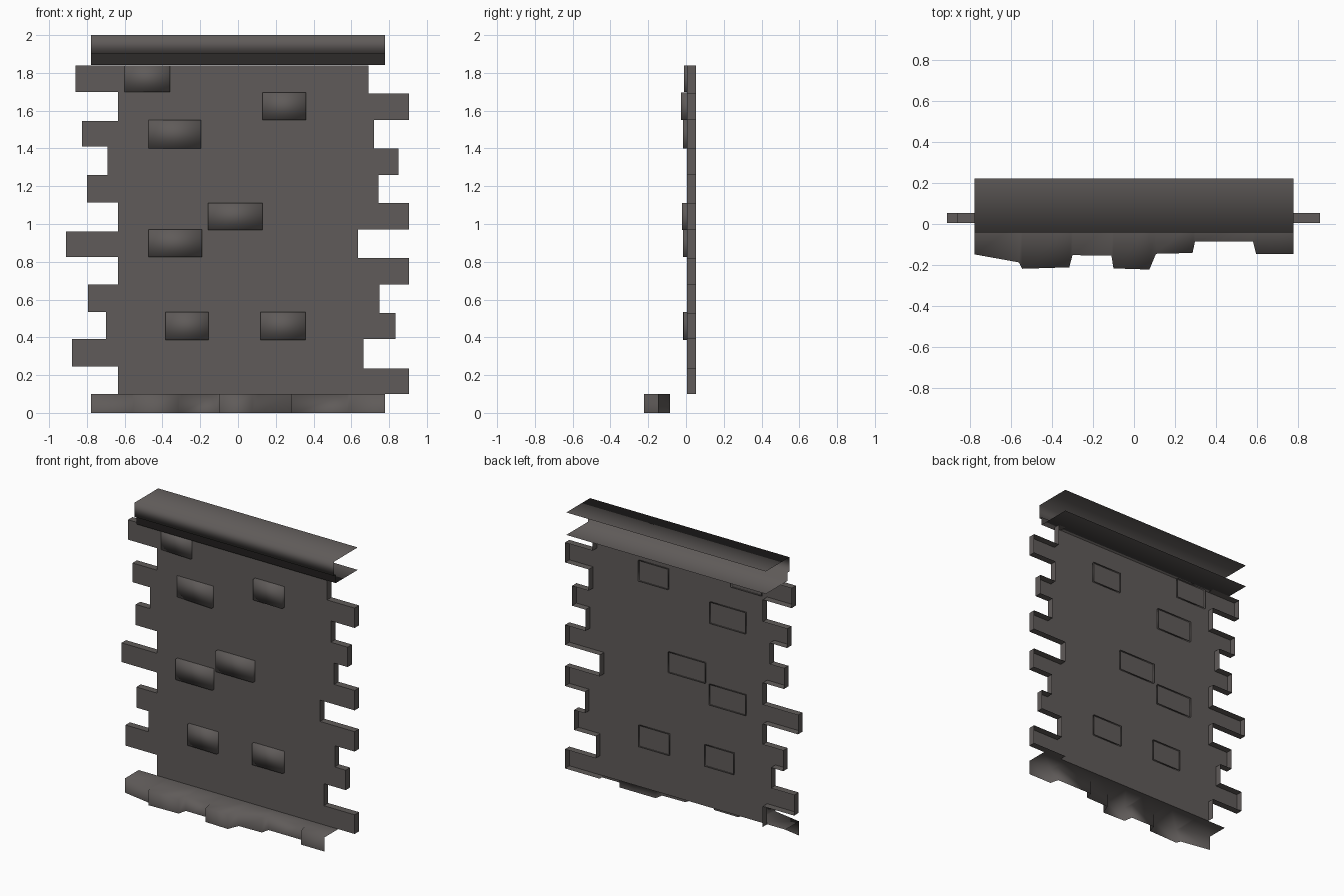
import bpy

if "Cube" in bpy.data.objects:
    bpy.data.objects.remove(bpy.data.objects["Cube"])

stone = bpy.data.materials.new("dark_stone")
stone.diffuse_color = (0.115, 0.104, 0.100, 1)
stone.use_nodes = True
stone.node_tree.nodes["Principled BSDF"].inputs["Base Color"].default_value = stone.diffuse_color


def make(name, verts, faces, smooth=False):
    me = bpy.data.meshes.new(name)
    me.from_pydata(verts, [], faces)
    me.materials.append(stone)
    for p in me.polygons:
        p.use_smooth = smooth
    ob = bpy.data.objects.new(name, me)
    bpy.context.collection.objects.link(ob)
    return ob


def strip(name, a, b, c=None, smooth=False):
    """Sheet joining matching rails of points."""
    rails = [a, b] + ([c] if c else [])
    n = len(a)
    verts = [p for r in rails for p in r]
    faces = [(r * n + i, r * n + i + 1, (r + 1) * n + i + 1, (r + 1) * n + i)
             for r in range(len(rails) - 1) for i in range(n - 1)]
    return make(name, verts, faces, smooth)


# Toothed wall: front sheet with open back, outline stepping at each course
FRONT, BACK = 0.005, 0.054
left_z = [1.84, 1.70, 1.545, 1.41, 1.26, 1.115, 0.96, 0.825, 0.68, 0.535, 0.39, 0.245, 0.10]
left_x = [-0.86, -0.635, -0.825, -0.69, -0.80, -0.635, -0.91, -0.635, -0.795, -0.70, -0.88, -0.635]
right_z = [1.84, 1.69, 1.55, 1.40, 1.26, 1.11, 0.97, 0.82, 0.68, 0.53, 0.39, 0.235, 0.10]
right_x = [0.69, 0.905, 0.72, 0.85, 0.745, 0.905, 0.635, 0.82 + 0.085, 0.75, 0.835, 0.665, 0.905]


def edge(xs, zs, inner):
    pts = [(inner, zs[0])]
    for i, x in enumerate(xs):
        pts += [(x, zs[i]), (x, zs[i + 1])]
    return pts + [(inner, zs[-1])]


left = edge(left_x, left_z, -0.635)
right = edge(right_x, right_z, 0.635)
sheet = [(-0.635, 0.1), (0.635, 0.1), (0.635, 1.84), (-0.635, 1.84)]
make("wall_front", [(x, FRONT, z) for x, z in sheet], [(0, 1, 2, 3)])

for side, xs, zs, inner, pts in (("left", left_x, left_z, -0.635, left),
                                 ("right", right_x, right_z, 0.635, right)):
    v, f = [], []
    # flat front of each projecting stone
    for i, x in enumerate(xs):
        if abs(x - inner) < 0.001:
            continue
        k = len(v)
        a, b = min(x, inner), max(x, inner)
        v += [(a, FRONT, zs[i + 1]), (b, FRONT, zs[i + 1]), (b, FRONT, zs[i]), (a, FRONT, zs[i])]
        f.append((k, k + 1, k + 2, k + 3))
    make(side + "_teeth_front", v, f)
    # thickness around the stepped edge, facing outwards
    if side == "right":
        pts = pts[::-1]
    strip(side + "_teeth_rim", [(x, FRONT, z) for x, z in pts], [(x, BACK, z) for x, z in pts])

# Raised stones: x0, x1, z0, z1, front y at left, front y at right
stones = [(-0.60, -0.36, 1.70, 1.84, 0.002, -0.010),
          (-0.475, -0.195, 1.40, 1.55, 0.002, -0.016),
          (0.13, 0.36, 1.55, 1.695, -0.020, -0.026),
          (-0.16, 0.13, 0.968, 1.112, -0.022, -0.022),
          (-0.475, -0.19, 0.825, 0.97, -0.016, -0.016),
          (-0.383, -0.155, 0.385, 0.535, -0.012, -0.016),
          (0.12, 0.358, 0.385, 0.535, -0.016, -0.014)]
for i, (x0, x1, z0, z1, yl, yr) in enumerate(stones):
    yb = 0.017
    v = [(x0, yl, z0), (x1, yr, z0), (x1, yr, z1), (x0, yl, z1),
         (x0, yb, z0), (x1, yb, z0), (x1, yb, z1), (x0, yb, z1)]
    make(f"raised_stone_{i + 1}", v,
         [(0, 1, 2, 3), (0, 4, 5, 1), (1, 5, 6, 2), (2, 6, 7, 3), (3, 7, 4, 0)], True)

# Top ledge: open stepped profile (y, z) swept along x
W = 0.777
profile = [(0.222, 2.0), (-0.042, 2.0), (-0.042, 1.90), (-0.022, 1.90), (-0.022, 1.842), (0.222, 1.842)]
strip("top_ledge", [(-W, y, z) for y, z in profile], [(W, y, z) for y, z in profile], smooth=True)

# Bottom ledge: flat top with an irregular front skirt
jag = [(-W, -0.148), (-0.56, -0.187), (-0.545, -0.218), (-0.315, -0.211), (-0.30, -0.152),
       (-0.11, -0.153), (-0.10, -0.216), (0.075, -0.222), (0.107, -0.145), (0.285, -0.141),
       (0.297, -0.086), (0.58, -0.086), (0.595, -0.147), (W, -0.147)]
strip("bottom_ledge", [(x, y, 0.0) for x, y in jag], [(x, y, 0.1) for x, y in jag],
      [(x, FRONT, 0.1) for x, y in jag], smooth=True)
